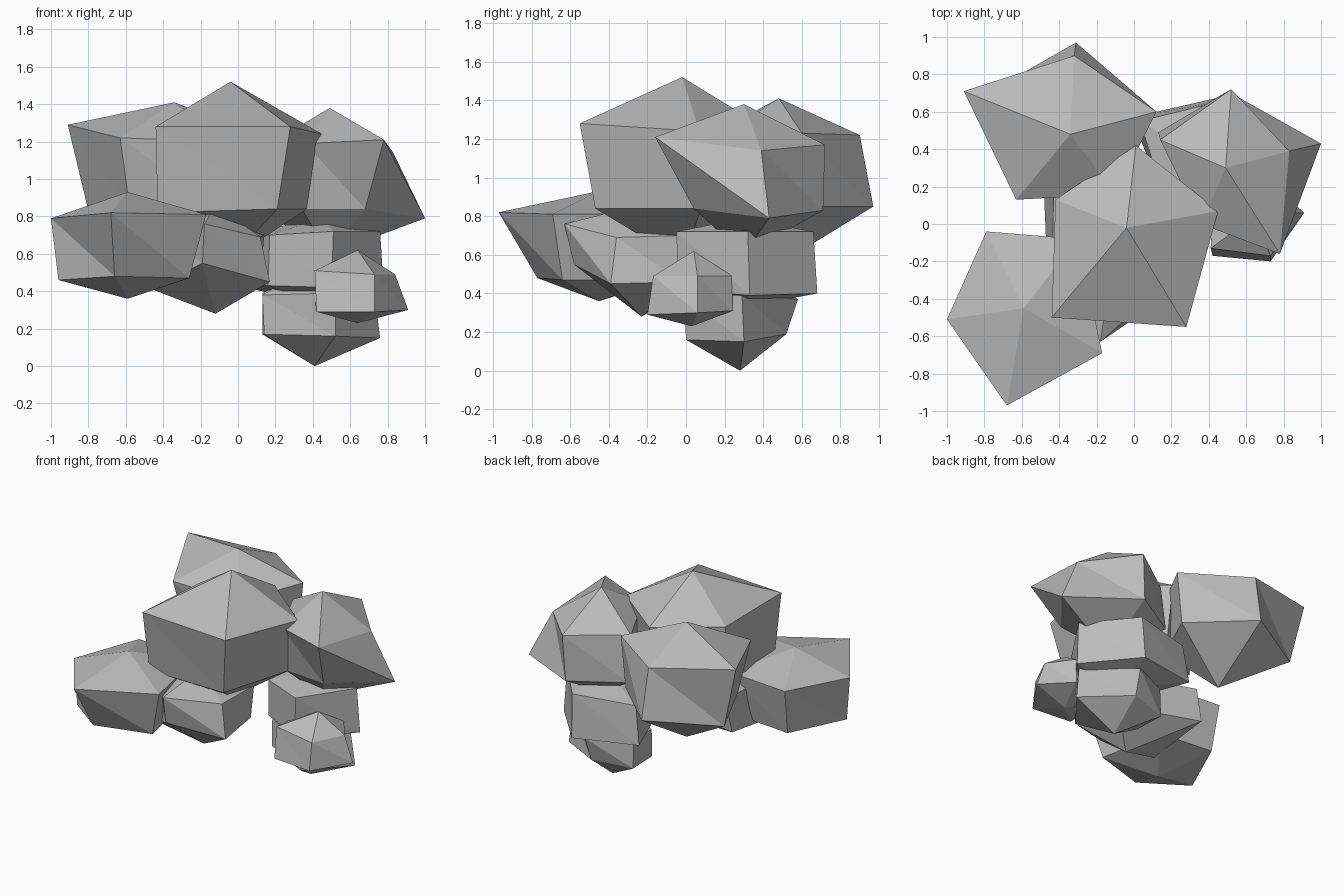
import bpy
import bmesh

# Remove the default cube only
default_cube = bpy.data.objects.get("Cube")
if default_cube:
    bpy.data.objects.remove(default_cube, do_unlink=True)

# Single stone colour
stone = bpy.data.materials.new("stone_grey")
stone.use_nodes = True
stone_colour = (.5, .5, .5, 1)
stone.diffuse_color = stone_colour
stone.node_tree.nodes["Principled BSDF"].inputs["Base Color"].default_value = stone_colour


def build_rock(name, peak, foot, shoulder, skirt):
    """Faceted rock: a peak over a shoulder ring, a skirt ring and a foot."""
    bm = bmesh.new()
    upper = [bm.verts.new(corner) for corner in shoulder]
    lower = [bm.verts.new(corner) for corner in skirt]
    tip = bm.verts.new(peak)
    base = bm.verts.new(foot)

    # Cap facets, split side walls and underside facets
    for index in range(len(upper)):
        following = (index + 1) % len(upper)
        bm.faces.new((upper[index], upper[following], tip))
        bm.faces.new((lower[index], lower[following], upper[index]))
        bm.faces.new((lower[following], upper[following], upper[index]))
        bm.faces.new((lower[following], lower[index], base))
    bmesh.ops.recalc_face_normals(bm, faces=bm.faces[:])

    mesh = bpy.data.meshes.new(name)
    bm.to_mesh(mesh)
    bm.free()
    mesh.materials.append(stone)
    rock = bpy.data.objects.new(name, mesh)
    bpy.context.collection.objects.link(rock)


# Large upper rocks
build_rock(
    "centre_rock", peak=(-.04, -.02, 1.52), foot=(-.04, -.02, .57),
    shoulder=[(-.44, -.5, 1.28), (.28, -.55, 1.28), (.45, .07, 1.24),
              (.01, .42, 1.25), (-.42, .13, 1.26)],
    skirt=[(-.43, -.43, .82), (.21, -.47, .84), (.37, .08, .84),
           (.01, .36, .84), (-.39, .12, .83)],
)

build_rock(
    "back_rock", peak=(-.34, .48, 1.41), foot=(-.34, .48, .55),
    shoulder=[(-.63, .13, 1.22), (-.1, .16, 1.2), (.12, .6, 1.23),
              (-.32, .9, 1.22), (-.91, .71, 1.29)],
    skirt=[(-.58, .21, .85), (-.1, .2, .85), (.08, .6, .85),
           (-.31, .97, .85), (-.8, .69, .83)],
)

build_rock(
    "left_side_rock", peak=(.49, .3, 1.38), foot=(.49, .3, .6),
    shoulder=[(.36, 0, 1.19), (.78, -.16, 1.21), (.83, .39, 1.14),
              (.52, .72, 1.17), (.14, .45, 1.17)],
    skirt=[(.34, .07, .84), (.68, .04, .84), (1, .43, .79),
           (.5, .71, .83), (.13, .49, .83)],
)

# Rocks of the lower tiers
build_rock(
    "right_front_rock", peak=(-.59, -.45, .93), foot=(-.59, -.45, .36),
    shoulder=[(-1, -.51, .79), (-.68, -.97, .82), (-.17, -.69, .81),
              (-.3, -.08, .81), (-.79, -.04, .81)],
    skirt=[(-.96, -.53, .46), (-.66, -.77, .48), (-.26, -.64, .47),
           (-.36, -.14, .47), (-.77, -.1, .47)],
)

build_rock(
    "front_middle_rock", peak=(-.12, -.23, .86), foot=(-.12, -.23, .28),
    shoulder=[(-.44, -.35, .72), (-.18, -.63, .76), (.12, -.36, .69),
              (.14, -.01, .7), (-.43, .15, .72)],
    skirt=[(-.46, -.34, .41), (-.19, -.58, .55), (.17, -.39, .45),
           (.12, -.02, .46), (-.48, .14, .49)],
)

build_rock(
    "shelf_rock", peak=(.45, .3, .79), foot=(.45, .3, .33),
    shoulder=[(.17, .12, .7), (.51, -.05, .72), (.76, .32, .72),
              (.48, .66, .72), (.03, .55, .71)],
    skirt=[(.16, .13, .43), (.5, -.04, .42), (.78, .33, .39),
           (.47, .68, .4), (-.01, .57, .43)],
)

build_rock(
    "small_side_rock", peak=(.64, .04, .62), foot=(.64, .03, .23),
    shoulder=[(.41, -.13, .51), (.73, -.17, .49), (.84, .06, .49),
              (.71, .24, .49), (.42, .15, .5)],
    skirt=[(.42, -.17, .29), (.73, -.2, .29), (.91, .06, .3),
           (.71, .24, .31), (.41, .18, .3)],
)

build_rock(
    "bottom_rock", peak=(.41, .28, .54), foot=(.41, .28, 0),
    shoulder=[(.13, .22, .38), (.52, -.01, .39), (.73, .29, .39),
              (.43, .58, .37), (.13, .43, .39)],
    skirt=[(.14, .2, .17), (.52, 0, .16), (.76, .3, .15),
           (.42, .52, .19), (.13, .44, .17)],
)
